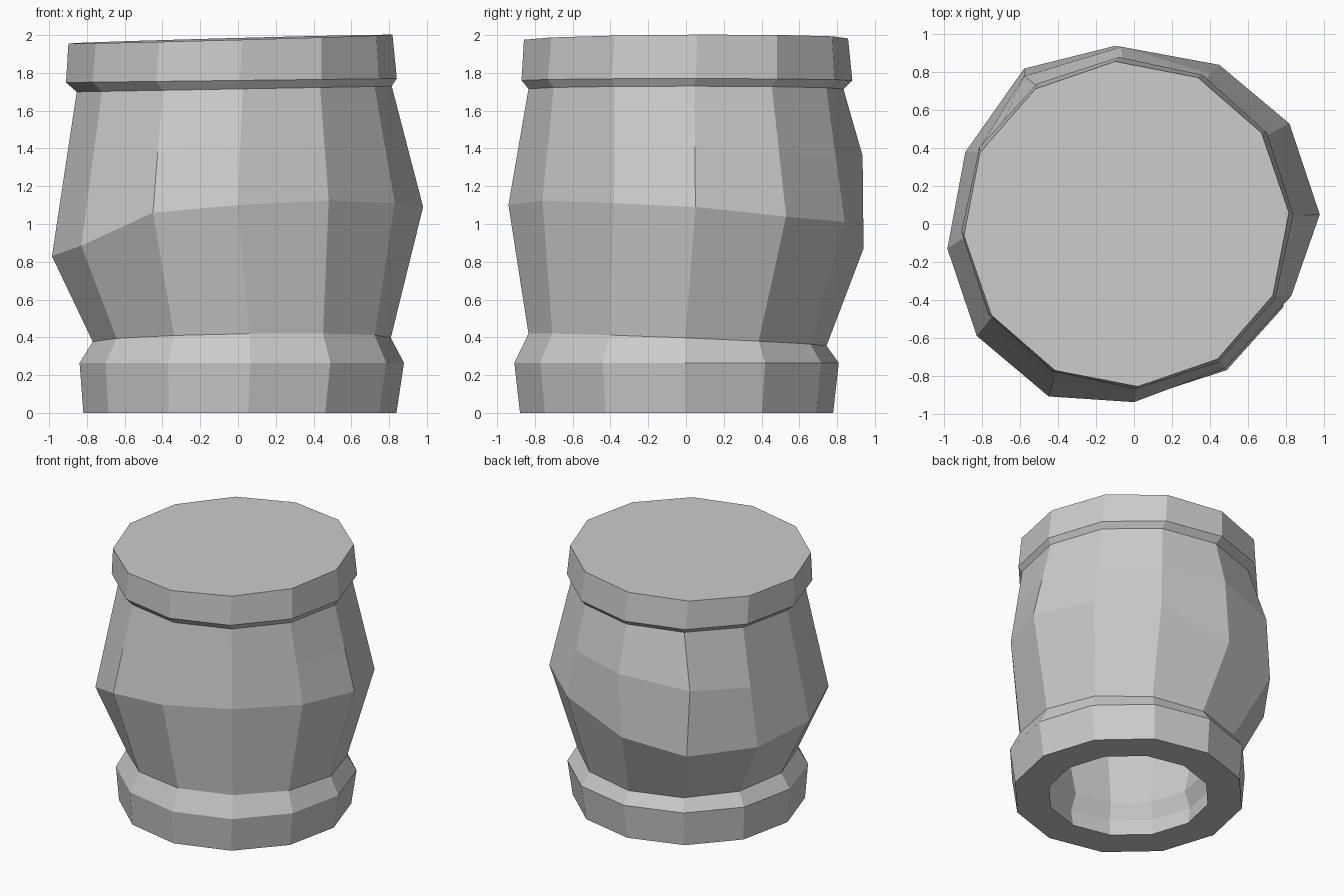
import bpy, bmesh, math
from mathutils import Vector

cube = bpy.data.objects.get("Cube")
if cube:
    bpy.data.objects.remove(cube)

SIDES = 12


def ring(cx, cy, r, z, tilt_x=0.0, tilt_y=0.0, start=3):
    """Twelve points on a circle, with the height tilted along x and y."""
    pts = []
    for i in range(SIDES):
        a = math.radians(start) + math.tau * i / SIDES
        x, y = cx + r * math.cos(a), cy + r * math.sin(a)
        pts.append(Vector((x, y, z + tilt_x * x + tilt_y * y)))
    return pts


# Lopsided widest ring of the body, counter-clockwise from the left side
belly = [Vector(p) for p in (
    (0.98, 0.05, 1.09), (0.82, 0.53, 1.04), (0.45, 0.84, 1.01),
    (-0.10, 0.94, 0.87), (-0.58, 0.82, 0.80), (-0.89, 0.38, 0.79),
    (-0.985, -0.13, 0.83), (-0.83, -0.59, 0.885), (-0.45, -0.91, 1.06),
    (0.0, -0.94, 1.10), (0.48, -0.76, 1.125), (0.83, -0.38, 1.11))]

foot = ring(0.01, -0.05, 0.83, 0.0)
foot_edge = ring(0.02, -0.05, 0.86, 0.265)
waist = ring(0.02, -0.045, 0.79, 0.385, 0.015, -0.04)
neck = ring(-0.02, 0.0, 0.835, 1.715, 0.018)
lid_edge = ring(-0.035, 0.005, 0.877, 1.76, 0.012)
lid_top = ring(-0.04, 0.0, 0.86, 1.98, 0.027, 0.006, 4)

# Shoulder follows the wall, except for two bulging corners at the back
shoulder = [n.lerp(b, 0.5) for n, b in zip(neck, belly)]
shoulder[3] = Vector((-0.065, 0.935, 1.36))
shoulder[4] = Vector((-0.58, 0.78, 1.30))

# Thick inner wall, open underneath
cavity = [ring(0.01, -0.05, r, z) for r, z in
          ((0.58, 0.0), (0.60, 0.13), (0.55, 0.25), (0.72, 1.0), (0.60, 1.72))]

rings = list(reversed(cavity)) + [foot, foot_edge, waist, belly, shoulder,
                                  neck, lid_edge, lid_top]

# Bridge the rings into one shell and cap both ends
bm = bmesh.new()
loops = [[bm.verts.new(p) for p in pts] for pts in rings]
for low, high in zip(loops, loops[1:]):
    for i in range(SIDES):
        j = (i + 1) % SIDES
        bm.faces.new((low[i], low[j], high[j], high[i]))
bm.faces.new(loops[-1])
bm.faces.new(list(reversed(loops[0])))
bmesh.ops.recalc_face_normals(bm, faces=bm.faces)

mesh = bpy.data.meshes.new("pot")
bm.to_mesh(mesh)
bm.free()
pot = bpy.data.objects.new("pot", mesh)
bpy.context.collection.objects.link(pot)

# Plain grey clay
clay = bpy.data.materials.new("grey clay")
clay.use_nodes = True
colour = (0.6, 0.6, 0.6, 1.0)
clay.diffuse_color = colour
clay.node_tree.nodes["Principled BSDF"].inputs["Base Color"].default_value = colour
mesh.materials.append(clay)
